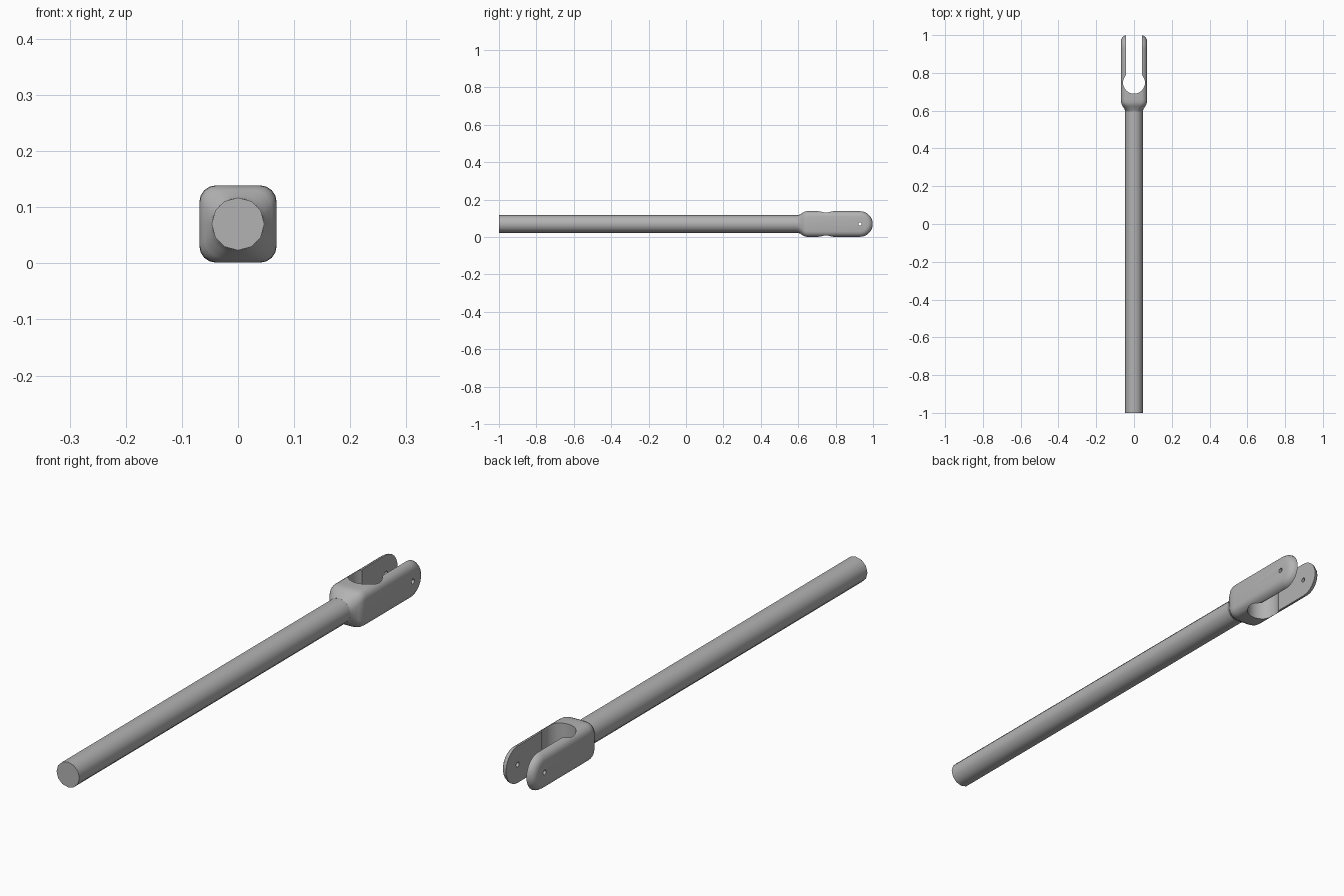
import bpy, bmesh, math
from mathutils import Matrix

if "Cube" in bpy.data.objects:
    bpy.data.objects.remove(bpy.data.objects["Cube"], do_unlink=True)

MID = 0.07          # height of the long axis
HALF, FILLET = 0.069, 0.03
ROD_R = 0.046
BODY_START, END_Y = 0.66, 0.93

steel = bpy.data.materials.new("grey steel")
steel.use_nodes = True
steel.diffuse_color = (0.45, 0.45, 0.45, 1)
steel.node_tree.nodes["Principled BSDF"].inputs["Base Color"].default_value = steel.diffuse_color


def finish(name, bm):
    """Turn a bmesh into a linked object."""
    bmesh.ops.remove_doubles(bm, verts=bm.verts, dist=1e-5)
    bmesh.ops.recalc_face_normals(bm, faces=bm.faces)
    mesh = bpy.data.meshes.new(name)
    bm.to_mesh(mesh)
    bm.free()
    mesh.materials.append(steel)
    obj = bpy.data.objects.new(name, mesh)
    bpy.context.collection.objects.link(obj)
    return obj


def cylinder(name, radius, length, sides, centre, rotation):
    bm = bmesh.new()
    bmesh.ops.create_cone(bm, cap_ends=True, segments=sides, radius1=radius, radius2=radius,
                          depth=length, matrix=Matrix.Translation(centre) @ rotation)
    return finish(name, bm)


def smooth(obj, degrees):
    bpy.ops.object.select_all(action="DESELECT")
    obj.select_set(True)
    bpy.context.view_layer.objects.active = obj
    bpy.ops.object.shade_smooth_by_angle(angle=math.radians(degrees))


def bridge(bm, a, b, closed):
    n = len(a)
    for i in range(n if closed else n - 1):
        j = (i + 1) % n
        bm.faces.new((a[i], a[j], b[j], b[i]))


# Half of the rounded square section: (x, half height) from right to left
core = HALF - FILLET
corner = [(core + FILLET * math.cos(a), core + FILLET * math.sin(a))
          for a in (math.radians(22.5 * i) for i in range(5))]
upper = corner + [(0, HALF)] + [(-x, h) for x, h in reversed(corner)]
section = [(HALF, 0)] + upper + [(-HALF, 0)] + [(x, -h) for x, h in reversed(upper)]

# Fork body: round-ended outlines stacked across the width
bm = bmesh.new()
outlines = []
for x, h in upper:
    pts = [(BODY_START, h)]
    for i in range(17):
        a = math.pi * (0.5 - i / 16)
        pts.append((END_Y + h * math.cos(a), h * math.sin(a)))
    pts.append((BODY_START, -h))
    outlines.append([bm.verts.new((x, y, MID + z)) for y, z in pts])
for a, b in zip(outlines, outlines[1:]):
    bridge(bm, a, b, False)
for ring, x in ((outlines[0], HALF), (outlines[-1], -HALF)):
    bm.faces.new(ring + [bm.verts.new((x, BODY_START, MID))])

# Shoulder: circle at the rod growing into the rounded square
rings = []
for y, t in ((0.595, 0), (0.61, 0.22), (0.624, 0.65), (0.634, 0.86), (0.645, 0.97), (BODY_START, 1)):
    ring = []
    for i, (x, z) in enumerate(section):
        a = math.tau * i / len(section)
        ring.append(bm.verts.new((x * t + ROD_R * math.cos(a) * (1 - t), y,
                                  MID + z * t + ROD_R * math.sin(a) * (1 - t))))
    rings.append(ring)
for a, b in zip(rings, rings[1:]):
    bridge(bm, a, b, True)
bm.faces.new(rings[0])
fork = finish("fork", bm)

# Cutters: slot, round slot root and pin hole
bm = bmesh.new()
bmesh.ops.create_cube(bm, size=1, matrix=Matrix.Translation((0, 0.95, MID))
                      @ Matrix.Diagonal((0.084, 0.4, 0.4, 1)))
cutters = [
    finish("slot_cutter", bm),
    cylinder("slot_root_cutter", 0.058, 0.4, 32, (0, 0.748, MID), Matrix()),
    cylinder("pin_hole_cutter", 0.009, 0.4, 12, (0, END_Y, MID), Matrix.Rotation(math.pi / 2, 4, "Y")),
]
bpy.context.view_layer.objects.active = fork
for cutter in cutters:
    cutter.hide_render = True
    cut = fork.modifiers.new(cutter.name, "BOOLEAN")
    cut.operation, cut.solver, cut.object = "DIFFERENCE", "EXACT", cutter
    bpy.ops.object.modifier_apply(modifier=cut.name)
for cutter in cutters:
    bpy.data.objects.remove(cutter, do_unlink=True)
smooth(fork, 35)

# Rod: runs from the front end into the shoulder
rod = cylinder("rod", ROD_R + 0.001, 1.62, 12, (0, -0.19, MID), Matrix.Rotation(math.pi / 2, 4, "X"))
smooth(rod, 40)
